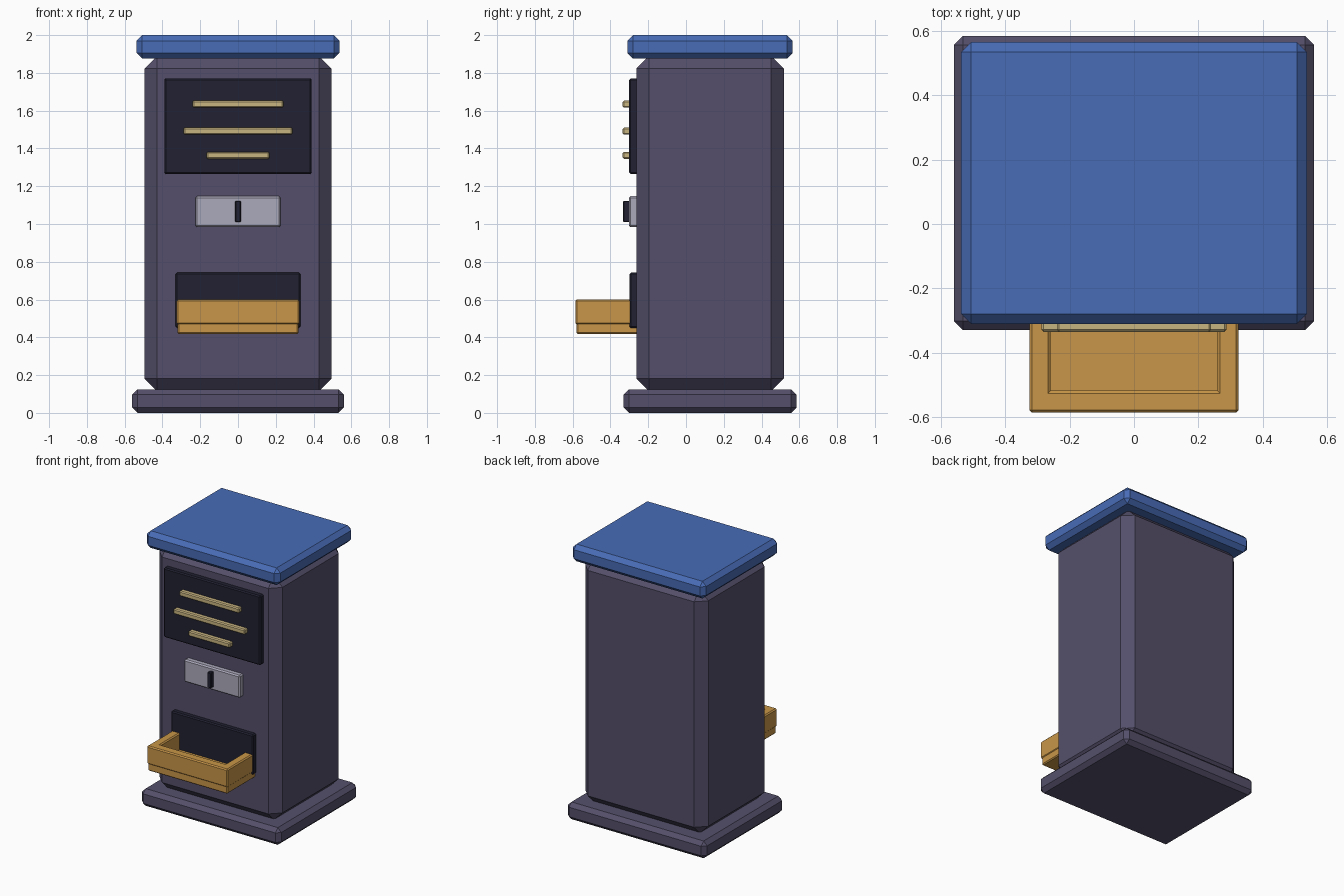
import bpy
import bmesh

cube = bpy.data.objects.get("Cube")
if cube:
    bpy.data.objects.remove(cube, do_unlink=True)


def material(name, r, g, b):
    m = bpy.data.materials.new(name)
    m.use_nodes = True
    m.diffuse_color = (r, g, b, 1)
    bsdf = next(n for n in m.node_tree.nodes if n.type == 'BSDF_PRINCIPLED')
    bsdf.inputs["Base Color"].default_value = (r, g, b, 1)
    return m


PURPLE = material("dusky purple", 0.09, 0.078, 0.145)
BLUE = material("roof blue", 0.065, 0.15, 0.47)
DARK = material("dark navy", 0.015, 0.015, 0.032)
CREAM = material("cream", 0.58, 0.46, 0.22)
SILVER = material("silver", 0.41, 0.40, 0.50)
ORANGE = material("orange", 0.58, 0.305, 0.065)


def box(name, mat, x, y, z, bevel):
    """Flat-chamfered box from (min, max) ranges on each axis."""
    bm = bmesh.new()
    bmesh.ops.create_cube(bm, size=1)
    for v in bm.verts:
        v.co = [r[1] if c > 0 else r[0] for c, r in zip(v.co, (x, y, z))]
    bmesh.ops.bevel(bm, geom=bm.edges[:], offset=bevel, segments=1,
                    affect='EDGES', profile=0.5)
    mesh = bpy.data.meshes.new(name)
    bm.to_mesh(mesh)
    bm.free()
    mesh.materials.append(mat)
    obj = bpy.data.objects.new(name, mesh)
    bpy.context.scene.collection.objects.link(obj)
    return obj


def centred(name, mat, half, y, z, bevel):
    return box(name, mat, (-half, half), y, z, bevel)


# Cabinet
centred("base", PURPLE, 0.56, (-0.33, 0.585), (0, 0.125), 0.028)
centred("body", PURPLE, 0.495, (-0.263, 0.518), (0.115, 1.89), 0.067)
centred("roof", BLUE, 0.537, (-0.31, 0.565), (1.875, 2), 0.03)

# Display panel with raised bars
centred("display_panel", DARK, 0.39, (-0.302, -0.24), (1.265, 1.77), 0.008)
for name, half, z in (("top_bar", 0.24, 1.635), ("middle_bar", 0.288, 1.492),
                      ("bottom_bar", 0.167, 1.363)):
    centred(name, CREAM, half, (-0.335, -0.295), (z - 0.019, z + 0.019), 0.007)

# Coin slot
centred("coin_plate", SILVER, 0.225, (-0.302, -0.25), (0.983, 1.147), 0.009)
centred("coin_slot", DARK, 0.015, (-0.333, -0.29), (1.01, 1.122), 0.004)

# Dispenser opening and tray
centred("dispenser_opening", DARK, 0.33, (-0.3, -0.25), (0.45, 0.742), 0.008)
centred("tray_floor", ORANGE, 0.32, (-0.58, -0.25), (0.418, 0.48), 0.007)
centred("tray_front", ORANGE, 0.325, (-0.586, -0.518), (0.468, 0.6), 0.008)
for side, s in (("left", 1), ("right", -1)):
    box("tray_" + side, ORANGE, sorted((s * 0.26, s * 0.325)),
        (-0.58, -0.25), (0.468, 0.6), 0.008)
